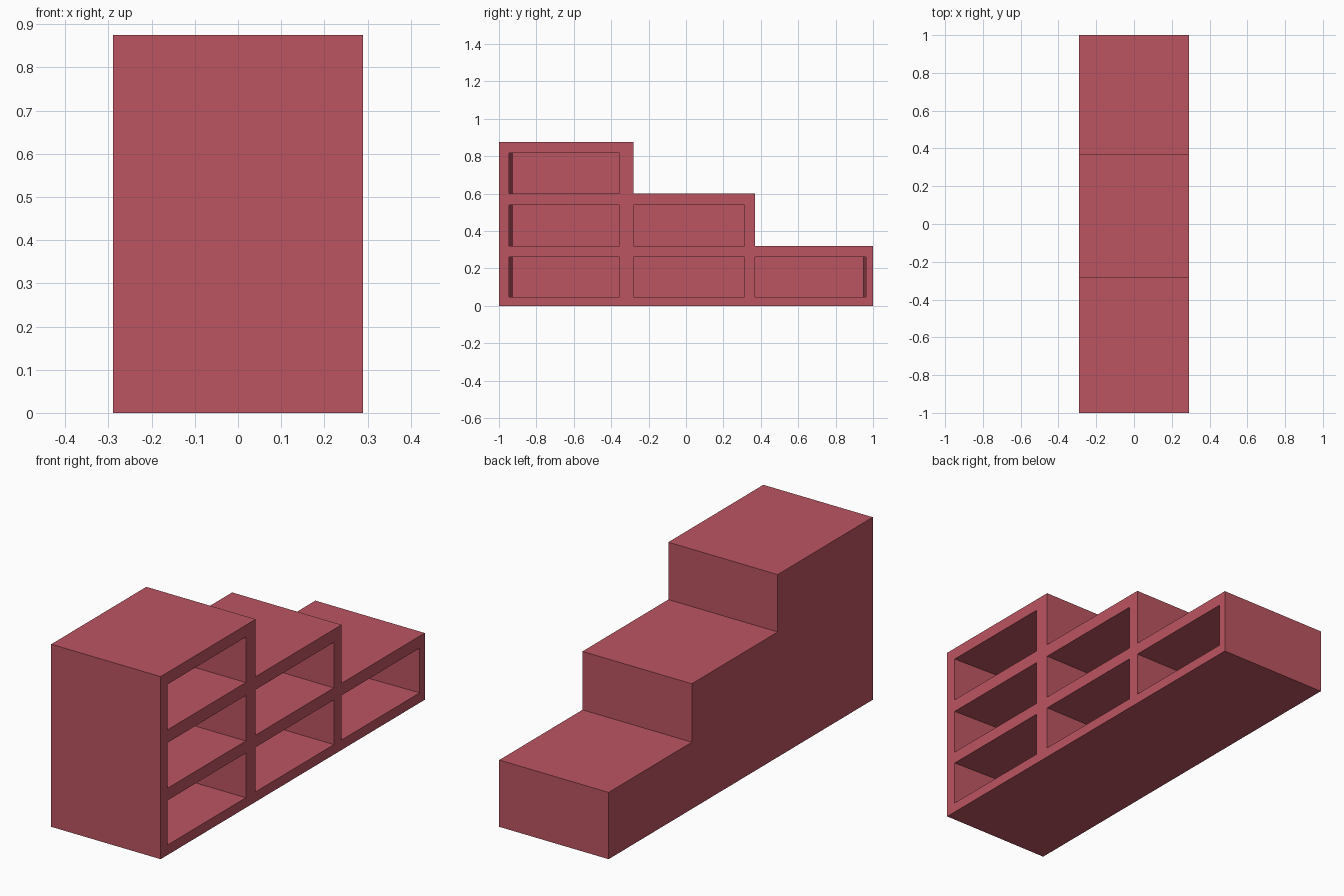
import bpy, bmesh

if "Cube" in bpy.data.objects:
    bpy.data.objects.remove(bpy.data.objects["Cube"])

HALF = 0.29        # half width of the unit
BACK = -0.25       # x of the compartments' rear panel
ROWS = [(0.048, 0.262), (0.32, 0.538), (0.60, 0.818)]
# opening y range, then y range at the rear panel (end walls taper slightly)
COLS = [(-0.947, -0.355, -0.925, -0.355),
        (-0.28, 0.312, -0.28, 0.312),
        (0.37, 0.962, 0.37, 0.95)]


def loft(name, ring_a, xa, ring_b, xb):
    """Solid between two matching y-z outlines at two x positions."""
    bm = bmesh.new()
    a = [bm.verts.new((xa, y, z)) for y, z in ring_a]
    b = [bm.verts.new((xb, y, z)) for y, z in ring_b]
    bm.faces.new(a)
    bm.faces.new(b)
    n = len(a)
    for i in range(n):
        j = (i + 1) % n
        bm.faces.new((a[i], a[j], b[j], b[i]))
    bmesh.ops.recalc_face_normals(bm, faces=bm.faces)
    mesh = bpy.data.meshes.new(name)
    bm.to_mesh(mesh)
    bm.free()
    ob = bpy.data.objects.new(name, mesh)
    bpy.context.collection.objects.link(ob)
    return ob


def rect(y0, y1, z0, z1):
    return [(y0, z0), (y1, z0), (y1, z1), (y0, z1)]


# Stepped body
steps = [(-1, 0), (1, 0), (1, 0.32), (0.37, 0.32), (0.37, 0.60),
         (-0.28, 0.60), (-0.28, 0.875), (-1, 0.875)]
shelf = loft("stepped_shelf", steps, -HALF, steps, HALF)

# Open compartments: three, two and one per column
bpy.context.view_layer.objects.active = shelf
for c, (y0, y1, b0, b1) in enumerate(COLS):
    for z0, z1 in ROWS[:3 - c]:
        # cutter pokes out slightly past the open side
        cutter = loft("compartment_cutter", rect(b0, b1, z0, z1), BACK,
                      rect(y0, y1, z0, z1), HALF + 0.01)
        cutter.hide_render = True
        mod = shelf.modifiers.new("compartment", 'BOOLEAN')
        mod.operation = 'DIFFERENCE'
        mod.solver = 'EXACT'
        mod.object = cutter
        bpy.ops.object.modifier_apply(modifier=mod.name)
        bpy.data.objects.remove(cutter, do_unlink=True)

# Red finish
mat = bpy.data.materials.new("red_finish")
mat.diffuse_color = (0.50, 0.09, 0.12, 1)
mat.use_nodes = True
mat.node_tree.nodes["Principled BSDF"].inputs["Base Color"].default_value = mat.diffuse_color
shelf.data.materials.clear()
shelf.data.materials.append(mat)
